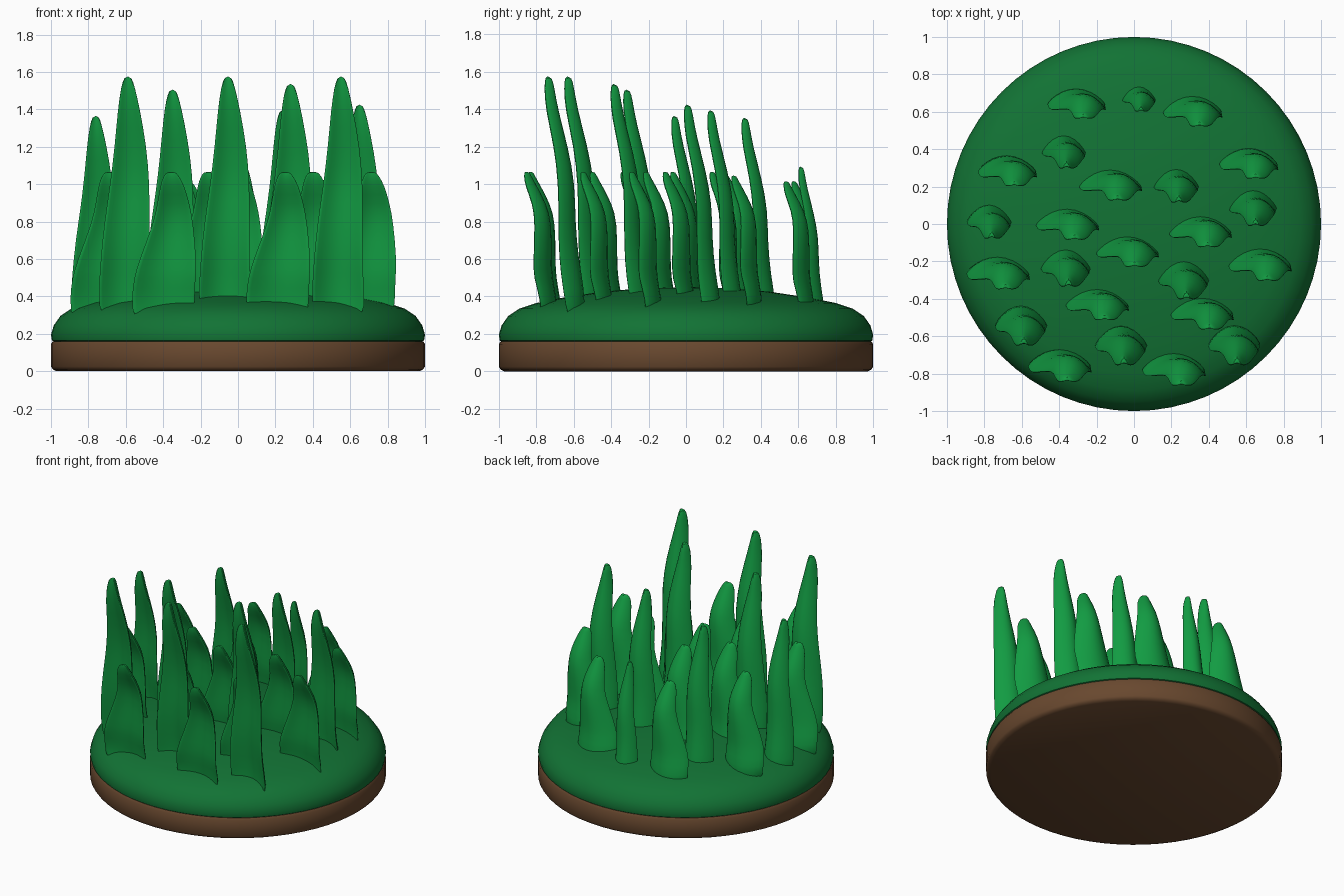
import bpy, bmesh, math


def material(name, color):
    m = bpy.data.materials.new(name)
    m.diffuse_color = (*color, 1)
    return m


BLADE = material("blade_green", (0.006, 0.33, 0.055))
TURF = material("turf_green", (0.006, 0.17, 0.035))
SOIL = material("soil_brown", (0.14, 0.065, 0.028))


def make_object(name, bm, mat, angle=40):
    bmesh.ops.recalc_face_normals(bm, faces=bm.faces)
    mesh = bpy.data.meshes.new(name)
    bm.to_mesh(mesh)
    bm.free()
    mesh.materials.append(mat)
    ob = bpy.data.objects.new(name, mesh)
    bpy.context.collection.objects.link(ob)
    bpy.context.view_layer.objects.active = ob
    ob.select_set(True)
    bpy.ops.object.shade_smooth_by_angle(angle=math.radians(angle))
    ob.select_set(False)
    return ob


def loft(rings):
    bm = bmesh.new()
    rows = [[bm.verts.new(p) for p in ring] for ring in rings]
    n = len(rows[0])
    for a, b in zip(rows, rows[1:]):
        for i in range(n):
            j = (i + 1) % n
            bm.faces.new((a[i], a[j], b[j], b[i]))
    bm.faces.new(rows[0][::-1])
    bm.faces.new(rows[-1])
    return bm


def disc(name, profile, mat, sides=64):
    make_object(name, loft([[(r * math.cos(2 * math.pi * i / sides),
                              r * math.sin(2 * math.pi * i / sides), z)
                             for i in range(sides)] for r, z in profile]), mat)


# Soil disc and domed turf
disc("soil_base", [(0.97, 0.0), (0.99, 0.01), (1.0, 0.025), (1.0, 0.145), (0.99, 0.16)], SOIL)
disc("turf_dome", [(0.98, 0.155), (0.995, 0.165), (1.0, 0.195), (0.985, 0.245), (0.95, 0.295),
                   (0.89, 0.335), (0.8, 0.365), (0.65, 0.395), (0.45, 0.425),
                   (0.22, 0.445), (0.02, 0.45)], TURF)

# Blade outlines: height, left x, right x, front y, back y
TALL = [(0.25, -.155, .155, .0, .11), (0.45, -.15, .137, -.03, .10), (0.6, -.14, .132, -.05, .07),
        (0.8, -.12, .132, -.05, .05), (1.0, -.088, .132, -.05, .05), (1.2, -.063, .115, -.07, .01),
        (1.4, -.045, .078, -.115, -.045), (1.52, -.027, .05, -.122, -.065),
        (1.578, -.008, .03, -.115, -.08)]
WIDE = [(0.25, -.175, .175, -.01, .10), (0.4, -.175, .175, -.01, .085), (0.5, -.165, .18, -.05, .065),
        (0.6, -.135, .185, -.05, .06), (0.8, -.055, .165, -.04, .06), (0.9, -.035, .145, -.05, .03),
        (1.0, -.018, .115, -.09, -.025), (1.05, .0, .085, -.095, -.055),
        (1.072, .02, .065, -.092, -.065)]


def blade(name, shape, tip, x0, y0, z_tip, s=1.0, n=6):
    """Leaf with a crescent cross-section, hollow towards the front."""
    rings = []
    for z, xl, xr, yf, yb in shape:
        th = min(0.055, (yb - yf) * 0.8)
        curl = yb - yf - th / 2
        ts = [-math.cos(math.pi * i / n) for i in range(n + 1)]
        path = [(t, 1) for t in ts] + [(t, -1) for t in ts[-2:0:-1]]
        rings.append([(x0 + s * ((xl + xr) / 2 + t * (xr - xl) / 2),
                       y0 + s * (yb - th / 2 - curl * t * t
                                 + side * th / 2 * math.sqrt(max(0, 1 - t * t))),
                       z_tip - (tip - z) * s) for t, side in path])
    ob = make_object(name, loft(rings), BLADE, 60)
    ob.modifiers.new("smooth", 'SUBSURF').levels = 1
    ob.modifiers["smooth"].render_levels = 1


# Tall narrow blades: x, y, tip height, scale
for i, (x, y, z, s) in enumerate([
        (0.03, 0.68, 1.09, .66), (-0.37, 0.40, 1.35, .86), (0.23, 0.22, 1.39, .88),
        (0.64, 0.10, 1.42, .92), (-0.77, 0.025, 1.36, .86), (-0.36, -0.22, 1.50, .96),
        (0.27, -0.285, 1.53, .98), (-0.60, -0.53, 1.57, 1), (-0.065, -0.635, 1.57, 1),
        (0.54, -0.635, 1.57, 1)]):
    blade(f"tall_blade_{i + 1}", TALL, 1.57, x, y, z, s)

# Short wide blades: x, y, tip height, scale
for i, (x, y, z, s) in enumerate([
        (-0.31, 0.65, 1.01, .92), (0.31, 0.61, 1.01, .94), (-0.68, 0.29, 1.04, .93),
        (-0.13, 0.22, 1.06, 1), (0.61, 0.33, 1.04, .93), (-0.36, 0.01, 1.06, 1),
        (0.35, -0.03, 1.06, 1), (-0.04, -0.135, 1.06, 1), (-0.73, -0.255, 1.06, 1),
        (0.67, -0.21, 1.06, 1), (-0.20, -0.42, 1.06, 1), (0.36, -0.47, 1.06, 1),
        (-0.40, -0.75, 1.06, 1), (0.21, -0.77, 1.06, 1)]):
    blade(f"wide_blade_{i + 1}", WIDE, 1.065, x, y, z, s)
